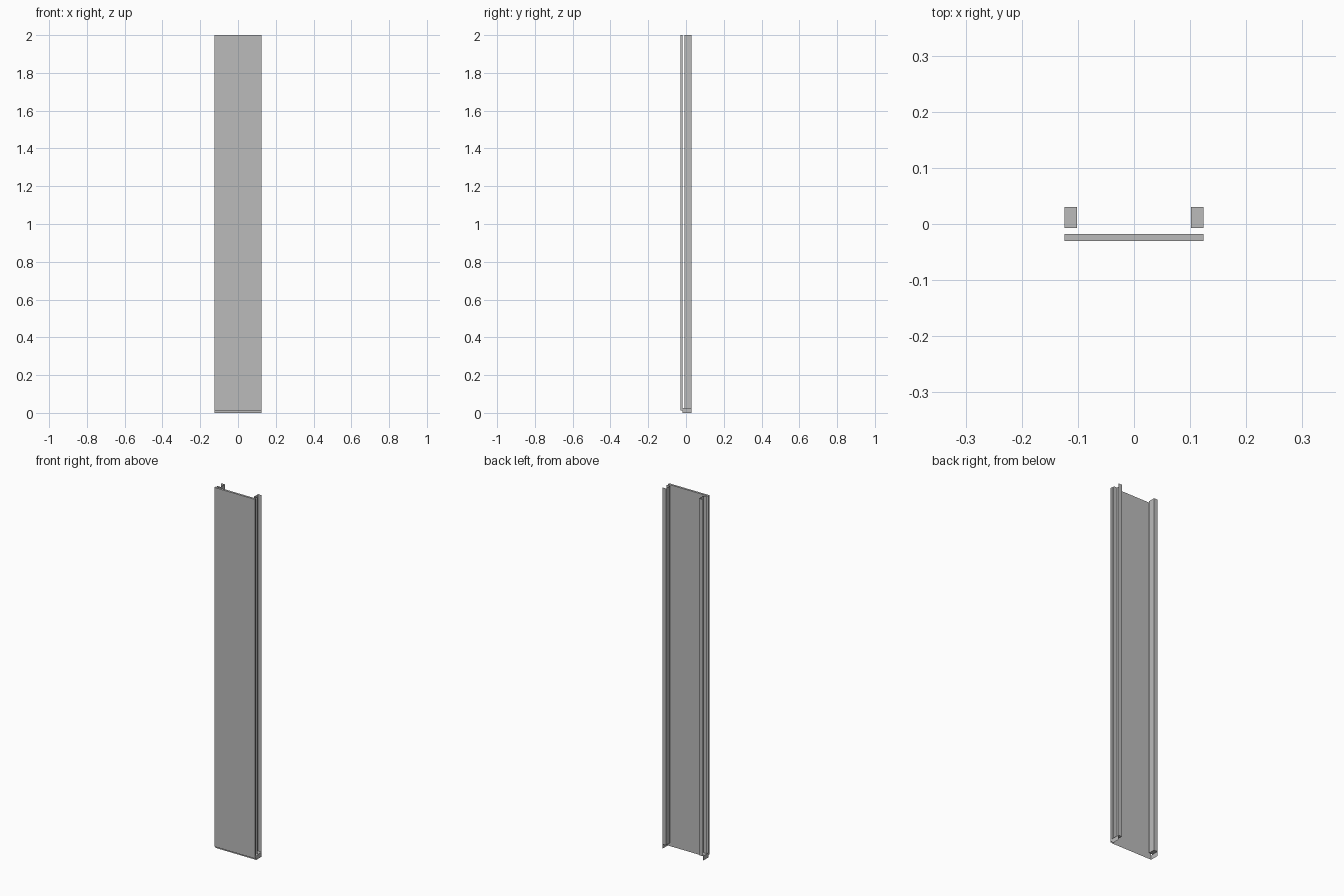
import bpy

cube = bpy.data.objects.get("Cube")
if cube:
    bpy.data.objects.remove(cube, do_unlink=True)

# Single painted grey
GREY = (0.5, 0.5, 0.5, 1.0)
grey = bpy.data.materials.new("plain grey")
grey.use_nodes = True
grey.diffuse_color = GREY
grey.node_tree.nodes["Principled BSDF"].inputs["Base Color"].default_value = GREY

# Main dimensions
HALF = 0.124             # half width
WEB = 0.102              # inner face of the side channels
FRONT, PANEL_BACK = -0.03, -0.018
RAIL_FRONT, BACK = -0.007, 0.03
PANEL_BASE, RAIL_BASE, TOP = 0.012, 0.025, 2.0


def add_mesh(name, verts, faces):
    mesh = bpy.data.meshes.new(name)
    mesh.from_pydata(verts, [], faces)
    mesh.materials.append(grey)
    obj = bpy.data.objects.new(name, mesh)
    bpy.context.collection.objects.link(obj)
    return obj


def extrude_profile(name, points, low, high, closed=False, floor=False, cap=False):
    """Raise a plan outline into upright sheets, with optional end faces."""
    n = len(points)
    verts = [(x, y, z) for z in (low, high) for x, y in points]
    faces = [(i, (i + 1) % n, (i + 1) % n + n, i + n)
             for i in range(n if closed else n - 1)]
    if floor:
        faces.append(tuple(reversed(range(n))))
    if cap:
        faces.append(tuple(range(n, 2 * n)))
    return add_mesh(name, verts, faces)


# Front panel, a solid board
extrude_profile("front_panel",
                [(-HALF, FRONT), (HALF, FRONT), (HALF, PANEL_BACK), (-HALF, PANEL_BACK)],
                PANEL_BASE, TOP, closed=True, floor=True, cap=True)

# Folded sheet channels, open towards the outside, each with a closed foot
for side, label in ((1, "left"), (-1, "right")):
    outline = [(HALF, BACK), (WEB, BACK), (WEB, RAIL_FRONT), (HALF, RAIL_FRONT)]
    outline = [(side * x, y) for x, y in outline][::side]
    extrude_profile(label + "_channel", outline, RAIL_BASE, TOP, floor=True)

# Thin skirt wrapping the front and both ends at the bottom
extrude_profile("base_skirt",
                [(-HALF, BACK), (-HALF, PANEL_BACK), (HALF, PANEL_BACK), (HALF, BACK)],
                0.0, RAIL_BASE)
